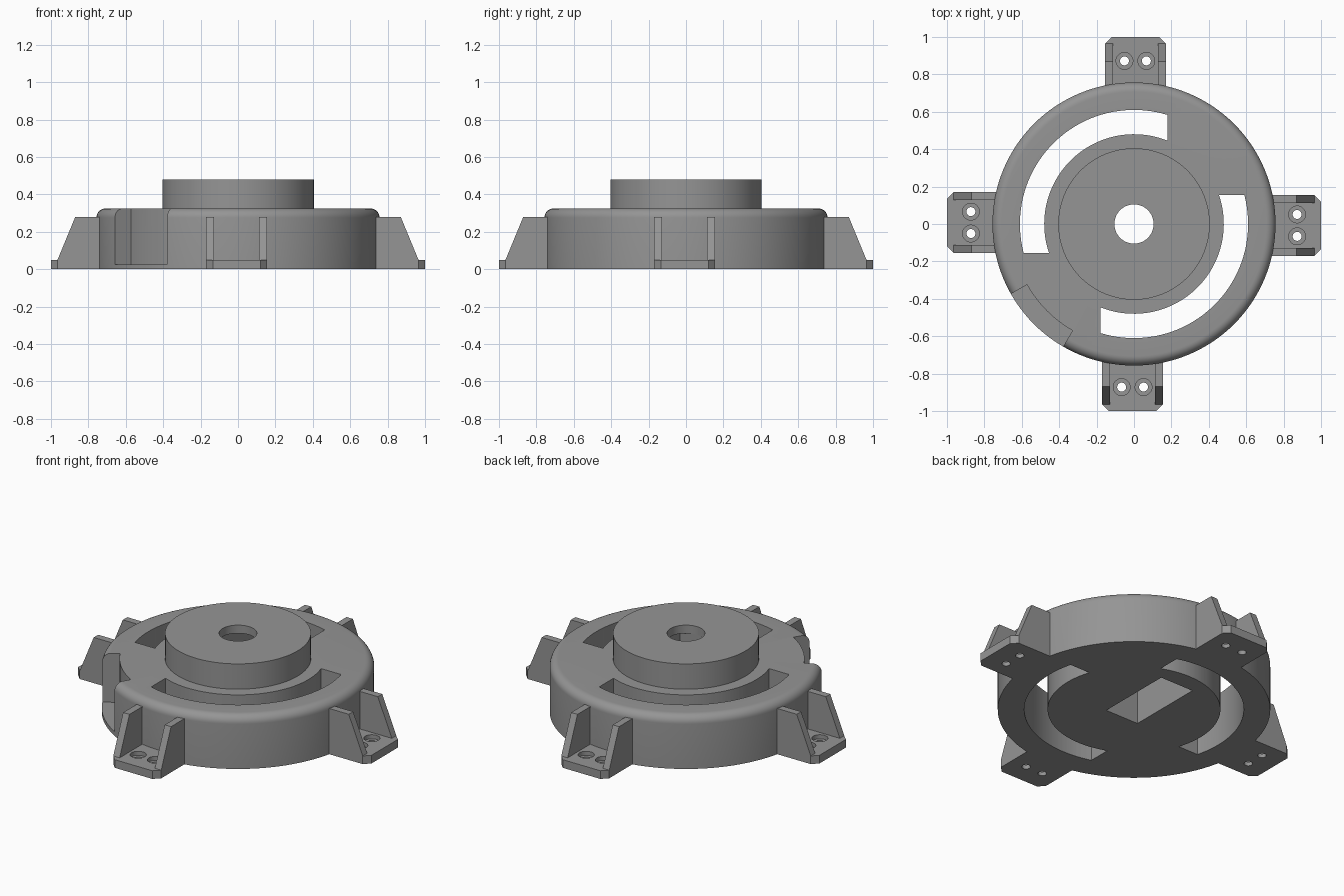
import bpy, bmesh, math
from mathutils import Matrix

if "Cube" in bpy.data.objects:
    bpy.data.objects.remove(bpy.data.objects["Cube"])

grey = bpy.data.materials.new("grey plastic")
grey.diffuse_color = (0.30, 0.30, 0.30, 1)
grey.use_nodes = True
grey.node_tree.nodes["Principled BSDF"].inputs["Base Color"].default_value = grey.diffuse_color


def make(name, bm):
    bmesh.ops.recalc_face_normals(bm, faces=bm.faces)
    me = bpy.data.meshes.new(name)
    bm.to_mesh(me)
    bm.free()
    ob = bpy.data.objects.new(name, me)
    me.materials.append(grey)
    bpy.context.collection.objects.link(ob)
    return ob


def prism(name, outline, lo, hi, axis="z"):
    """Extrude a 2D outline along z (x, y points) or along y (x, z points)."""
    bm = bmesh.new()
    place = (lambda p: (p[0], p[1], lo)) if axis == "z" else (lambda p: (p[0], lo, p[1]))
    face = bm.faces.new([bm.verts.new(place(p)) for p in outline])
    out = bmesh.ops.extrude_face_region(bm, geom=[face])
    step = (0, 0, hi - lo) if axis == "z" else (0, hi - lo, 0)
    bmesh.ops.translate(bm, vec=step, verts=[v for v in out["geom"] if isinstance(v, bmesh.types.BMVert)])
    return make(name, bm)


def arc(r, a, b, n):
    return [(r * math.cos(a + (b - a) * i / n), r * math.sin(a + (b - a) * i / n)) for i in range(n + 1)]


def disc(name, x, y, r, lo, hi, n=32):
    pts = arc(r, 0, math.tau, n)[:-1]
    return prism(name, [(x + p, y + q) for p, q in pts], lo, hi)


def activate(ob):
    bpy.ops.object.select_all(action="DESELECT")
    ob.select_set(True)
    bpy.context.view_layer.objects.active = ob


def cut(ob, cutters):
    activate(ob)
    for c in cutters:
        m = ob.modifiers.new("cut", "BOOLEAN")
        m.operation, m.solver, m.object = "DIFFERENCE", "EXACT", c
        bpy.ops.object.modifier_apply(modifier=m.name)
        bpy.data.objects.remove(c)


def smooth(ob):
    activate(ob)
    bpy.ops.object.shade_smooth_by_angle(angle=math.radians(30))


# Round housing with rounded rim and raised hub, turned from one profile
R, TOP, HUB_R, HUB_TOP, FILLET = 0.757, 0.325, 0.405, 0.48, 0.05
profile = [(0, 0), (R, 0)]
profile += [(R - FILLET + p, TOP - FILLET + q) for p, q in arc(FILLET, 0, math.pi / 2, 8)]
profile += [(HUB_R, TOP), (HUB_R, HUB_TOP), (0, HUB_TOP)]
bm = bmesh.new()
vs = [bm.verts.new((p, 0, q)) for p, q in profile]
es = [bm.edges.new(pair) for pair in zip(vs, vs[1:])]
bmesh.ops.spin(bm, geom=vs + es, cent=(0, 0, 0), axis=(0, 0, 1), angle=math.tau, steps=128)
bmesh.ops.remove_doubles(bm, verts=bm.verts, dist=1e-4)
housing = make("housing", bm)

# Two curved through slots with straight-cut ends
r_in, r_out = 0.48, 0.61
start = lambda r: math.acos(0.18 / r)
end = lambda r: math.pi + math.asin(0.155 / r)
slot = arc(r_out, start(r_out), end(r_out), 40) + arc(r_in, end(r_in), start(r_in), 40)
cutters = [prism("slot", [(s * p, s * q) for p, q in slot], -0.1, 0.6) for s in (1, -1)]

# Cable recess in the rim, shaft hole and rectangular pocket below the hub
a, b = math.radians(209.6), math.radians(240)
cutters.append(prism("recess", arc(0.85, a, b, 12) + arc(0.658, b, a, 12), 0.025, 0.6))
cutters.append(disc("shaft_hole", 0, 0, 0.105, 0.3, 0.6, 48))
cutters.append(prism("pocket", [(-0.113, -0.105), (0.113, -0.105), (0.113, 0.37), (-0.113, 0.37)], -0.1, 0.43))
cut(housing, cutters)
smooth(housing)

# Four mounting feet: chamfered plate with two counterbored holes and two side fins
Y0, Y1, IN, C, PLATE = -0.17, 0.155, 0.73, 0.035, 0.05
fin = [(IN, PLATE), (0.965, PLATE), (0.87, 0.28), (IN, 0.28)]
for k in range(4):
    plate = prism(f"foot_plate_{k + 1}", [(IN, Y0), (1 - C, Y0), (1, Y0 + C), (1, Y1 - C),
                                          (1 - C, Y1), (IN, Y1)], 0, PLATE)
    holes = []
    for y in (0.051, -0.066):
        holes += [disc("bore", 0.872, y, 0.045, 0.025, 0.1), disc("screw", 0.872, y, 0.024, -0.1, 0.1)]
    cut(plate, holes)
    smooth(plate)
    parts = [plate]
    for side, y in (("left", Y0), ("right", Y1 - 0.043)):
        parts.append(prism(f"foot_fin_{side}_{k + 1}", fin, y, y + 0.043, "y"))
    for ob in parts:
        ob.data.transform(Matrix.Rotation(k * math.pi / 2, 4, "Z"))
